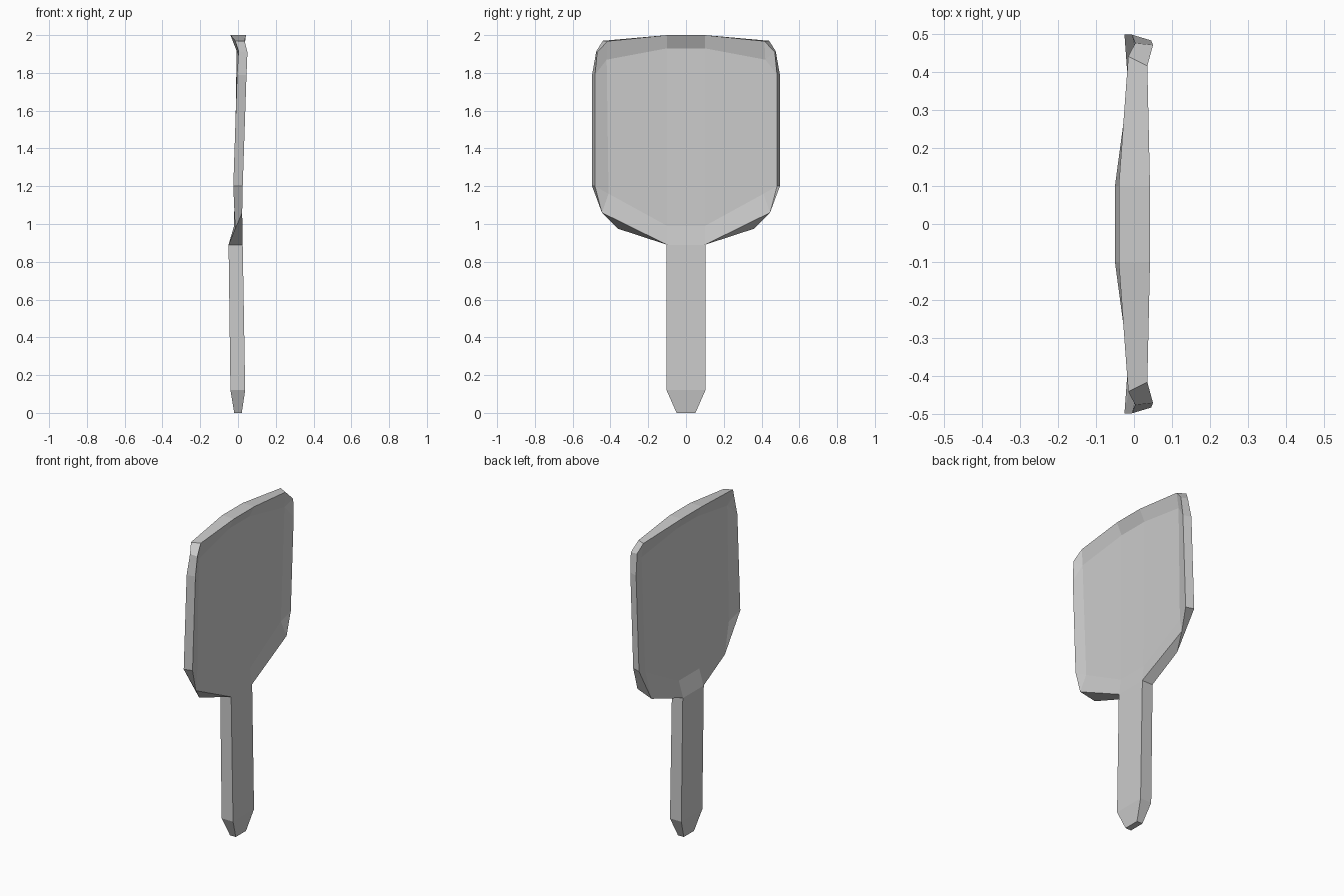
import bpy, bmesh

if "Cube" in bpy.data.objects:
    bpy.data.objects.remove(bpy.data.objects["Cube"])


def finish(name, bm, mirror=False):
    bmesh.ops.recalc_face_normals(bm, faces=bm.faces)
    me = bpy.data.meshes.new(name)
    bm.to_mesh(me)
    bm.free()
    ob = bpy.data.objects.new(name, me)
    bpy.context.collection.objects.link(ob)
    if mirror:
        mod = ob.modifiers.new("Mirror", 'MIRROR')
        mod.use_axis = (False, True, False)
        mod.merge_threshold = 0.0005
    return ob


# Blade: thick outer rim, running from top centre round to the handle joint.
# Each rim point is an (x, y, z) on the left (-x) and right (+x) side.
rim_left = [(-.04, 0, 2), (-.04, .1, 2), (-.015, .44, 1.97), (.003, .475, 1.915),
            (-.005, .497, 1.79), (-.025, .497, 1.2), (-.015, .36, .975),
            (-.05, .1, .89), (-.05, 0, .89)]
rim_right = [(.042, 0, 2), (.042, .1, 2), (.035, .415, 1.968), (.05, .47, 1.91),
             (.045, .482, 1.79), (.025, .482, 1.2), (.022, .445, 1.06),
             (.025, .1, .89), (.025, 0, .89)]

# Thin sunken panel: (x of mid-plane, y, z, half thickness)
panel = [(0, 0, 1.93, .007), (0, .1, 1.93, .007), (.018, .42, 1.87, .007),
         (0, .41, 1.16, .007), (-.004, .1, .99, .017), (-.004, 0, .99, .017)]
rim_to_panel = [0, 1, 2, 2, 2, 3, 3, 4, 5]

bm = bmesh.new()
rims = []
for side, rim in ((-1, rim_left), (1, rim_right)):
    outer = [bm.verts.new(p) for p in rim]
    inner = [bm.verts.new((x + side * t, y, z)) for x, y, z, t in panel]
    # sloped border between rim and panel
    for i in range(len(outer) - 1):
        a, b = rim_to_panel[i], rim_to_panel[i + 1]
        corners = [outer[i], outer[i + 1], inner[b]]
        if a != b:
            corners.append(inner[a])
        bm.faces.new(corners)
    # flat middle strip and slightly turned side of the panel
    bm.faces.new([inner[i] for i in (0, 1, 4, 5)])
    bm.faces.new([inner[i] for i in (1, 2, 3, 4)])
    rims.append(outer)
# outer edge wall
for i in range(len(rim_left) - 1):
    bm.faces.new((rims[0][i], rims[0][i + 1], rims[1][i + 1], rims[1][i]))
finish("blade", bm, mirror=True)

# Handle: rectangular sections (z, x min, x max, half width), tapered at the foot
sections = [(0, -.02, .02, .05), (.12, -.04, .038, .103), (.89, -.05, .025, .103)]
bm = bmesh.new()
rings = [[bm.verts.new(p) for p in ((a, -w, z), (b, -w, z), (b, w, z), (a, w, z))]
         for z, a, b, w in sections]
for lo, hi in zip(rings, rings[1:]):
    for i in range(4):
        j = (i + 1) % 4
        bm.faces.new((lo[i], lo[j], hi[j], hi[i]))
bm.faces.new(rings[0])
bm.faces.new(rings[-1])
finish("handle", bm)
